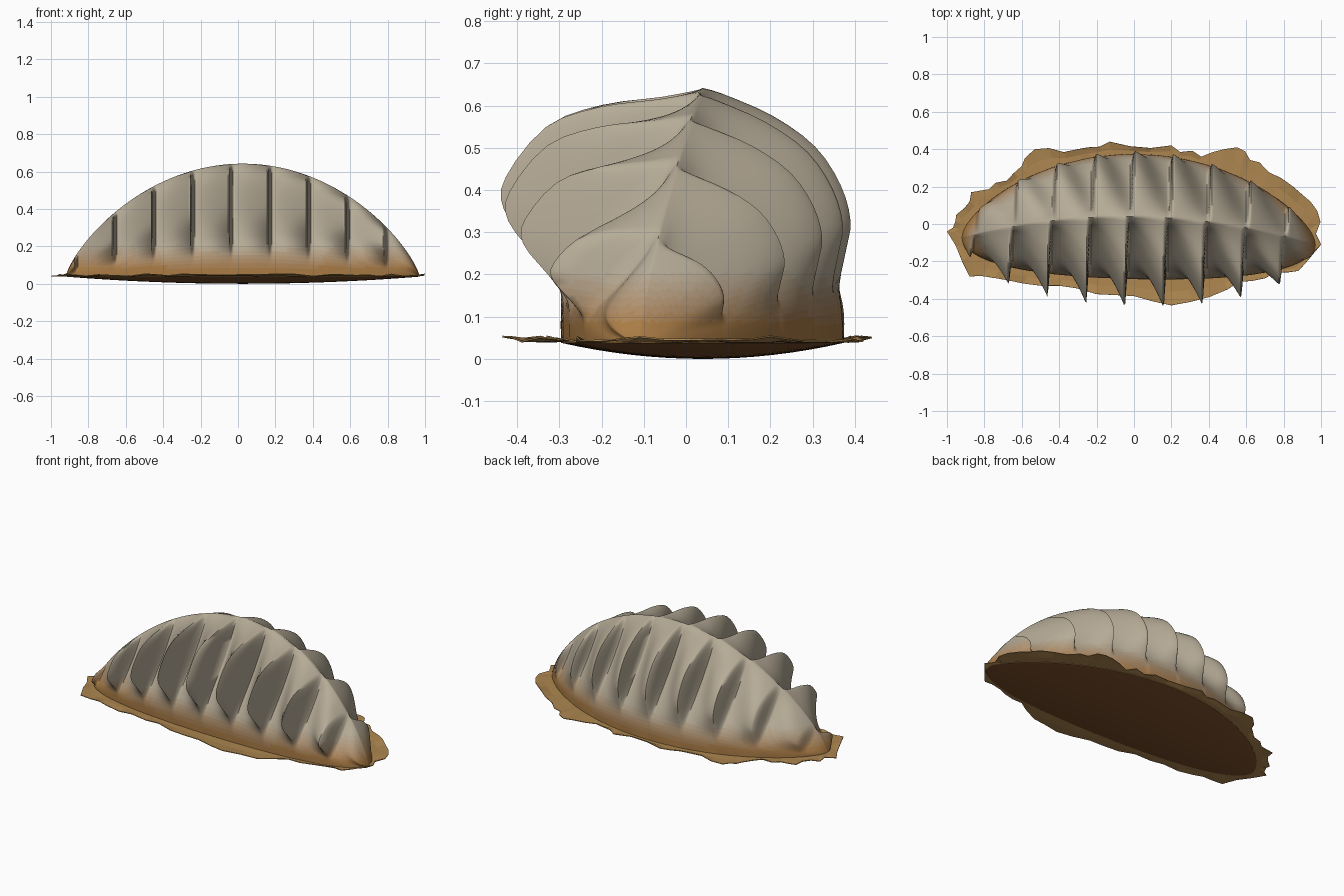
import bpy, math, random

if "Cube" in bpy.data.objects:
    bpy.data.objects.remove(bpy.data.objects["Cube"])
random.seed(4)
CX, L, RIM = 0.025, 0.945, 0.038
PITCH = 0.207


def material(name, col):
    m = bpy.data.materials.new(name)
    m.diffuse_color = (*col, 1)
    m.use_nodes = True
    m.node_tree.nodes["Principled BSDF"].inputs["Base Color"].default_value = m.diffuse_color
    return m


def make(name, verts, faces, mats):
    me = bpy.data.meshes.new(name)
    me.from_pydata(verts, [], faces)
    for m in mats:
        me.materials.append(m)
    ob = bpy.data.objects.new(name, me)
    bpy.context.collection.objects.link(ob)
    bpy.ops.object.select_all(action='DESELECT')
    ob.select_set(True)
    bpy.context.view_layer.objects.active = ob
    return ob


def grid(rows, cols):
    return [(i * cols + j, (i + 1) * cols + j, (i + 1) * cols + j + 1, i * cols + j + 1)
            for i in range(rows - 1) for j in range(cols - 1)]


# Outline functions of the crescent
def k(x):
    return max(0.0, 1 - ((x - CX) / L) ** 2)


def ridge_y(x):
    return 0.04 - 0.13 * ((x - CX) / L) ** 2 - 0.02 * x


def half_width(x):
    return 0.33 * k(x) ** 0.6 + 0.004


def height(x):
    return 0.6 * k(x) ** 0.77 + 0.004


def smooth(pts, n=3):
    out = []
    for i in range(len(pts) - 1):
        a, b = pts[max(i - 1, 0)], pts[i]
        c, d = pts[i + 1], pts[min(i + 2, len(pts) - 1)]
        for s in range(n):
            t = s / n
            out.append(tuple(0.5 * (2 * q + (r - p) * t + (2 * p - 5 * q + 4 * r - u) * t * t
                                    + (3 * q - p - 3 * r + u) * t ** 3)
                             for p, q, r, u in zip(a, b, c, d)))
    return out + [pts[-1]]


# Cross-section profiles (width, height) for pleat crests and valleys
FRONT = smooth([(1, 0), (1, .12), (1.02, .23), (1.2, .37), (1.42, .53), (1.41, .66),
                (1.12, .86), (.73, .94), (.3, .97), (0, 1)])
BACK = smooth([(1, 0), (.99, .12), (.97, .23), (1.02, .37), (1.05, .48), (.98, .62),
               (.8, .77), (.5, .89), (.15, .975), (0, 1)])
VALLEY = smooth([(1, 0), (1, .12), (.95, .23), (.80, .36), (.61, .49), (.43, .62),
                 (.27, .75), (.15, .86), (.07, .95), (0, 1)])


def ease(t):
    return t * t * (3 - 2 * t)


def saw(s, shape):
    s %= 1.0
    rise = 0.88
    return shape(s / rise) if s < rise else 1 - ease((s - rise) / (1 - rise))


# Pleated wrapper
NX = 290
verts = []
for i in range(NX + 1):
    x = CX - L + 2 * L * i / NX
    fw = saw((x + 0.05) / PITCH + 0.88, lambda t: t ** 1.4)
    bw = saw(-(x - 0.003) / PITCH + 0.88, lambda t: 0.4 * t + 0.6 * ease(t))
    y0, w, h = ridge_y(x), half_width(x), height(x)
    row = []
    for crest, f, sign in ((FRONT, fw, -1), (BACK, bw, 1)):
        side = []
        for (ca, cz), (va, vz) in zip(crest, VALLEY):
            a, z = va + (ca - va) * f, vz + (cz - vz) * f
            side.append((x, y0 + sign * a * w, RIM + z * h))
        row += side if sign < 0 else side[::-1][1:]
    verts += row
cols = len(verts) // (NX + 1)
STEPS = 8
lo, hi = (0.40, 0.20, 0.06), (0.47, 0.41, 0.31)
mats = [material(f"wrapper_{i}", [a + (b - a) * i / (STEPS - 1) for a, b in zip(lo, hi)])
        for i in range(STEPS)]
body = make("pleated_wrapper", verts, grid(NX + 1, cols), mats)
for p in body.data.polygons:
    p.material_index = max(0, min(STEPS - 1, int((p.center.z - 0.07) / 0.15 * STEPS)))
bpy.ops.object.shade_smooth_by_angle(angle=math.radians(60))

# Rounded fried underside
NB, MB = 80, 16
verts = []
for i in range(NB + 1):
    x = CX - L * math.cos(math.pi * i / NB)
    for j in range(MB + 1):
        c = 1 - 2 * j / MB
        r2 = 1 - k(x) * (1 - c * c)
        verts.append((x, ridge_y(x) + c * half_width(x), RIM * r2))
make("fried_base", verts, grid(NB + 1, MB + 1), [material("dark_crust", (0.2, 0.08, 0.025))])
bpy.ops.object.shade_smooth_by_angle(angle=math.radians(50))

# Ragged crispy skirt around the base
outline = [(-.95, .05), (-.87, .17), (-.74, .22), (-.6, .31), (-.53, .4), (-.3, .4), (-.13, .44),
           (.2, .42), (.36, .36), (.55, .41), (.67, .33), (.85, .2), (.98, .07), (1, -.11),
           (.88, -.25), (.7, -.29), (.5, -.35), (.2, -.435), (-.1, -.38), (-.4, -.33),
           (-.68, -.3), (-.88, -.28), (-1, -.04)]
outer = []
for i, (x, y) in enumerate(outline):
    nx, ny = outline[(i + 1) % len(outline)]
    outer.append((x, y))
    d = math.hypot(nx - x, ny - y)
    for t in (0.33, 0.67):
        push = random.uniform(-0.025, 0.015)
        outer.append((x + (nx - x) * t - (ny - y) / d * push,
                      min(0.44, max(-0.435, y + (ny - y) * t + (nx - x) / d * push))))
outer = [(max(-1, min(1, x)), y) for x, y in outer]
verts = []
for x, y in outer:
    xi = CX + (x - CX) * 0.94
    xi = max(CX - L * 0.995, min(CX + L * 0.995, xi))
    sign = 1 if y > ridge_y(xi) else -1
    inner = (xi, ridge_y(xi) + sign * half_width(xi) * 0.98)
    verts.append((*inner, 0.042))
    verts.append(((x + inner[0]) / 2, (y + inner[1]) / 2, 0.042 + random.uniform(-.002, .003)))
    verts.append((x, y, 0.045 + random.uniform(-.005, .009)))
n = len(outer)
faces = []
for i in range(n):
    a, b = 3 * i, 3 * ((i + 1) % n)
    faces += [(a, b, b + 1, a + 1), (a + 1, b + 1, b + 2, a + 2)]
skirt = make("crispy_skirt", verts, faces, [material("crisp_brown", (0.42, 0.24, 0.08))])
mod = skirt.modifiers.new("thickness", 'SOLIDIFY')
mod.thickness = 0.004
mod.offset = 0
